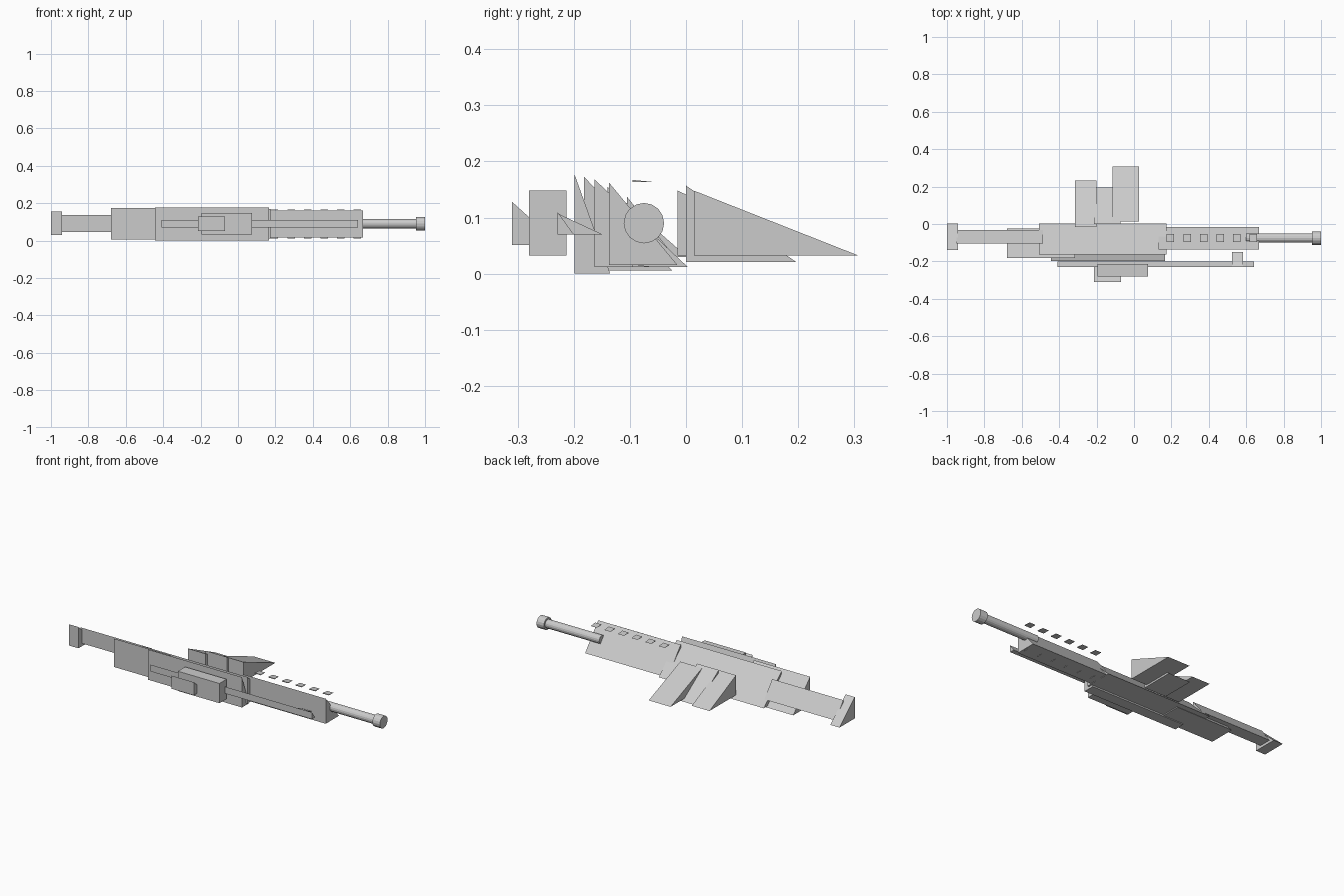
import bpy, bmesh, math
from mathutils import Matrix

if "Cube" in bpy.data.objects:
    bpy.data.objects.remove(bpy.data.objects["Cube"])

grey = bpy.data.materials.new("gunmetal_grey")
grey.diffuse_color = (0.6, 0.6, 0.6, 1)
grey.use_nodes = True
grey.node_tree.nodes["Principled BSDF"].inputs["Base Color"].default_value = grey.diffuse_color


def finish(name, bm):
    bmesh.ops.recalc_face_normals(bm, faces=bm.faces)
    mesh = bpy.data.meshes.new(name)
    bm.to_mesh(mesh)
    bm.free()
    mesh.materials.append(grey)
    obj = bpy.data.objects.new(name, mesh)
    bpy.context.collection.objects.link(obj)
    return obj


def prism(name, x0, x1, profile):
    """Extrude a (y, z) profile along x."""
    bm = bmesh.new()
    face = bm.faces.new([bm.verts.new((x0, y, z)) for y, z in profile])
    ext = bmesh.ops.extrude_face_region(bm, geom=[face], use_keep_orig=True)
    moved = [v for v in ext["geom"] if isinstance(v, bmesh.types.BMVert)]
    bmesh.ops.translate(bm, verts=moved, vec=(x1 - x0, 0, 0))
    return finish(name, bm)


def wedge(name, x0, x1, y0, y1, z0, z1):
    """Right-angled wedge: upright at y0, sloping down to y1."""
    return prism(name, x0, x1, [(y0, z0), (y1, z0), (y0, z1)])


def tube(name, x0, x1, radius, sides=16):
    bm = bmesh.new()
    bmesh.ops.create_cone(bm, cap_ends=True, segments=sides, radius1=radius,
                          radius2=radius, depth=x1 - x0)
    bm.transform(Matrix.Translation(((x0 + x1) / 2, -0.075, 0.09))
                 @ Matrix.Rotation(math.pi / 2, 4, 'Y'))
    return finish(name, bm)


# stock
wedge("butt_plate", -1.0, -0.94, -0.14, 0.002, 0.03, 0.155)
wedge("stock_tube", -0.95, -0.487, -0.105, -0.032, 0.045, 0.137)
wedge("stock_body", -0.68, -0.315, -0.182, -0.025, 0.006, 0.173)

# main body
wedge("receiver", -0.508, 0.175, -0.163, 0.003, 0.012, 0.168)
wedge("receiver_top_plate", -0.445, 0.165, -0.199, -0.135, 0.0, 0.178)
wedge("handguard", 0.13, 0.667, -0.137, -0.015, 0.015, 0.162)

# cooling vents on both sides of the handguard
for i in range(6):
    x = 0.175 + i * 0.0885
    wedge(f"upper_vent_{i}", x, x + 0.04, -0.095, -0.053, 0.163, 0.167)
    wedge(f"lower_vent_{i}", x, x + 0.04, -0.095, -0.053, 0.012, 0.016)

# barrel
tube("barrel", 0.6, 0.96, 0.025)
tube("muzzle", 0.952, 1.0, 0.036)

# rail, front sight and scope
wedge("sight_rail", -0.41, 0.642, -0.229, -0.2, 0.07, 0.11)
wedge("front_sight", 0.525, 0.583, -0.226, -0.149, 0.07, 0.106)
prism("scope_box", -0.195, 0.075,
      [(-0.28, 0.032), (-0.213, 0.032), (-0.213, 0.148), (-0.28, 0.148)])
wedge("scope_cap", -0.215, -0.07, -0.31, -0.225, 0.051, 0.128)

# grip, trigger guard and magazine
wedge("grip", -0.315, -0.2, -0.015, 0.232, 0.032, 0.148)
wedge("trigger_guard", -0.213, -0.072, 0.0, 0.196, 0.021, 0.157)
wedge("magazine", -0.115, 0.027, 0.014, 0.308, 0.032, 0.148)
